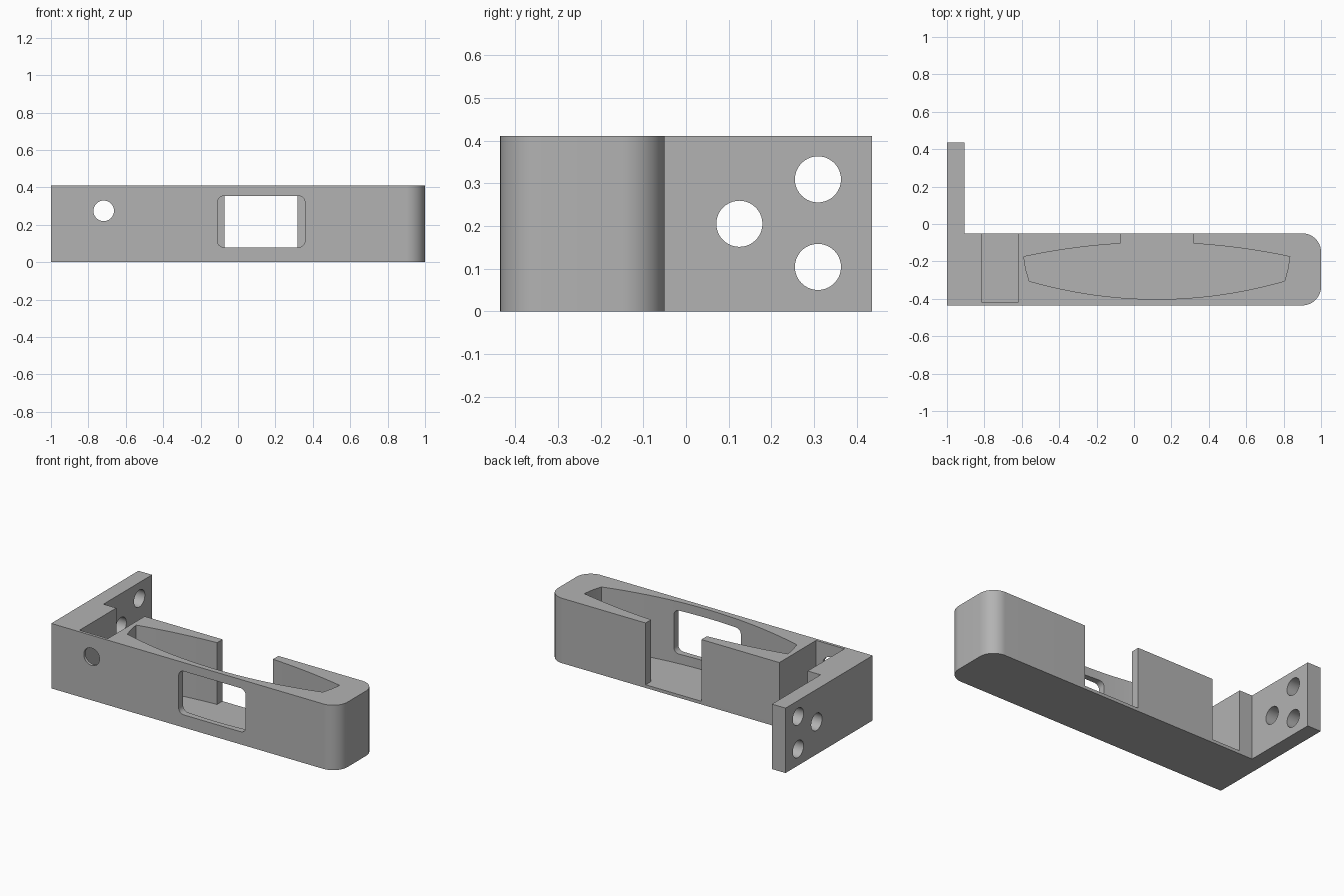
import bpy
import bmesh
from math import cos, sin, pi, radians
from mathutils import Matrix, Vector

cube = bpy.data.objects.get("Cube")
if cube:
    bpy.data.objects.remove(cube, do_unlink=True)

HEIGHT = 0.41
FLOOR = 0.02
FRONT, BACK = -0.435, -0.05

grey = bpy.data.materials.new("plain_grey")
grey.use_nodes = True
grey.diffuse_color = (0.45, 0.45, 0.45, 1)
grey.node_tree.nodes["Principled BSDF"].inputs["Base Color"].default_value = (0.45, 0.45, 0.45, 1)


def prism(name, outline, low, high, matrix=Matrix()):
    """Extrude a flat outline from low to high along local z."""
    bm = bmesh.new()
    face = bm.faces.new([bm.verts.new((x, y, low)) for x, y in outline])
    new = bmesh.ops.extrude_face_region(bm, geom=[face])["geom"]
    bmesh.ops.translate(bm, vec=Vector((0, 0, high - low)),
                        verts=[v for v in new if isinstance(v, bmesh.types.BMVert)])
    bmesh.ops.transform(bm, matrix=matrix, verts=bm.verts)
    bmesh.ops.recalc_face_normals(bm, faces=bm.faces)
    mesh = bpy.data.meshes.new(name)
    bm.to_mesh(mesh)
    bm.free()
    mesh.materials.append(grey)
    obj = bpy.data.objects.new(name, mesh)
    bpy.context.collection.objects.link(obj)
    return obj


def arc(cx, cy, r, start, end, steps):
    angles = [radians(start + (end - start) * i / steps) for i in range(steps + 1)]
    return [(cx + r * cos(a), cy + r * sin(a)) for a in angles]


def rounded_box(x0, x1, y0, y1, r):
    return (arc(x1 - r, y0 + r, r, -90, 0, 8) + arc(x1 - r, y1 - r, r, 0, 90, 8)
            + arc(x0 + r, y1 - r, r, 90, 180, 8) + arc(x0 + r, y0 + r, r, 180, 270, 8))


def bow(x0, x1, centre, apex, bend, steps=24):
    """Points along a shallow curve with its apex at x = centre."""
    xs = [x0 + (x1 - x0) * i / steps for i in range(steps + 1)]
    return [(x, apex + bend * (x - centre) ** 2) for x in xs]


# L-shaped body with a rounded free end
R = 0.1
outline = [(-1, FRONT)]
outline += arc(1 - R, FRONT + R, R, -90, 0, 16) + arc(1 - R, BACK - R, R, 0, 90, 16)
outline += [(-0.905, BACK), (-0.905, 0.435), (-1, 0.435)]
body = prism("bracket_body", outline, 0, HEIGHT)

# Bowed pocket joined to the opening in the back wall
MID = 0.122
pocket = bow(-0.56, 0.805, MID, -0.402, 0.208)
pocket += [(0.823, -0.24)] + bow(0.833, 0.317, MID, -0.099, -0.15)
pocket += [(0.317, 0.1), (-0.073, 0.1)] + bow(-0.073, -0.589, MID, -0.099, -0.15)
pocket += [(-0.579, -0.24)]
cutters = [prism("pocket_cutter", pocket, FLOOR, 0.6)]

# Square notch, open at the back
notch = [(-0.815, -0.417), (-0.617, -0.417), (-0.617, 0.1), (-0.815, 0.1)]
cutters.append(prism("notch_cutter", notch, FLOOR, 0.6))

# Window and round hole through the front wall (local z runs to -y)
facing = Matrix.Rotation(pi / 2, 4, 'X')
cutters.append(prism("window_cutter", rounded_box(-0.11, 0.358, 0.08, 0.355, 0.035), 0.25, 0.6, facing))
cutters.append(prism("front_hole_cutter", arc(-0.718, 0.275, 0.055, 0, 351, 39), 0.25, 0.6, facing))

# Three mounting holes through the end plate (local x, y, z run to y, z, x)
sideways = Matrix(((0, 0, 1, 0), (1, 0, 0, 0), (0, 1, 0, 0), (0, 0, 0, 1)))
for y, z in ((0.125, 0.205), (0.309, 0.309), (0.309, 0.104)):
    cutters.append(prism("plate_hole_cutter", arc(y, z, 0.054, 0, 351, 39), -1.1, -0.85, sideways))

# Cut the openings and remove the cutters
bpy.context.view_layer.objects.active = body
for cutter in cutters:
    cutter.hide_render = True
    mod = body.modifiers.new("cut", 'BOOLEAN')
    mod.operation = 'DIFFERENCE'
    mod.solver = 'EXACT'
    mod.object = cutter
    bpy.ops.object.modifier_apply(modifier=mod.name)
    bpy.data.objects.remove(cutter, do_unlink=True)

bpy.ops.object.select_all(action='DESELECT')
body.select_set(True)
bpy.ops.object.shade_smooth_by_angle(angle=radians(30))
